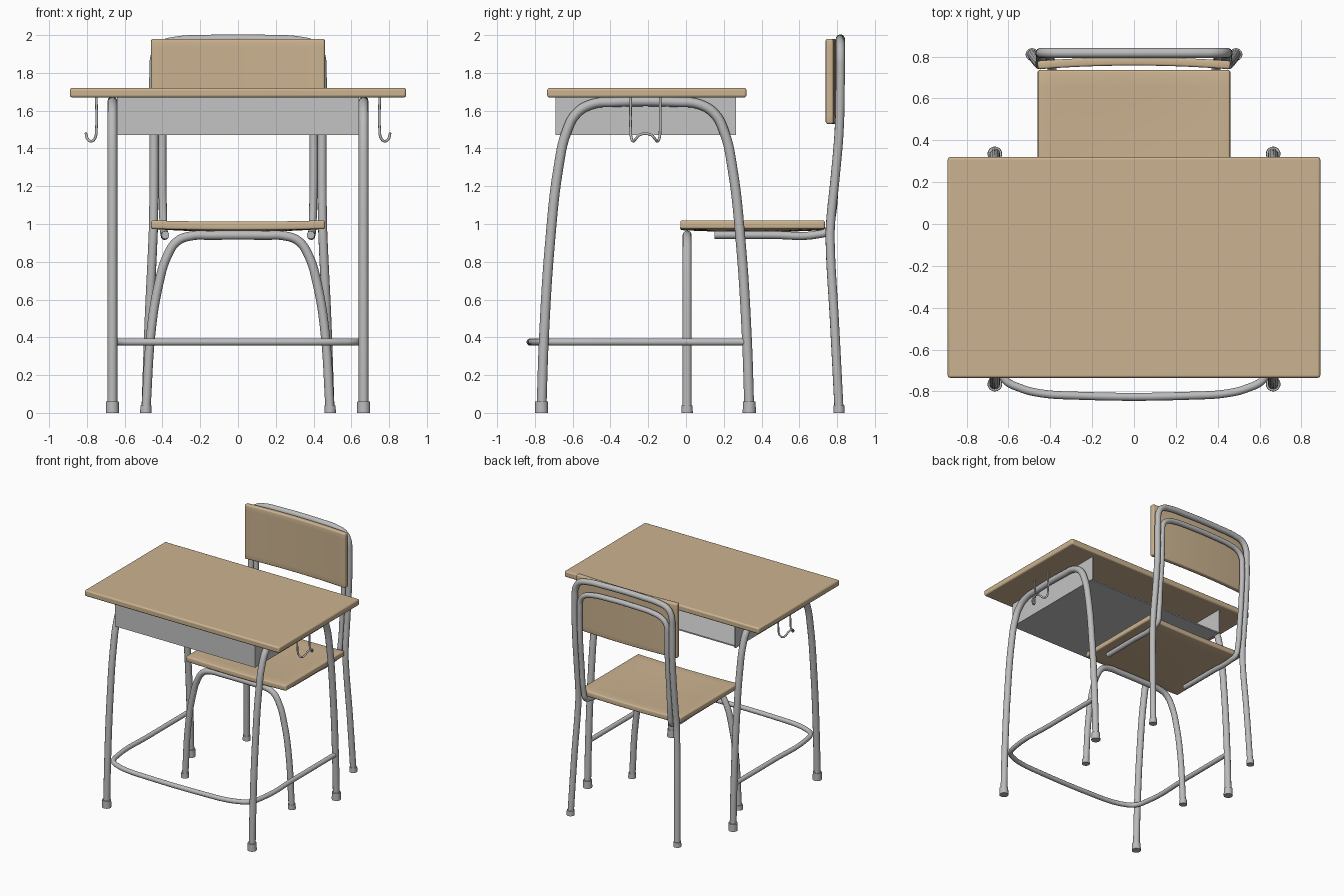
import bpy, bmesh, math
from mathutils import Matrix

if "Cube" in bpy.data.objects:
    bpy.data.objects.remove(bpy.data.objects["Cube"])


def material(name, rgb):
    m = bpy.data.materials.new(name)
    m.diffuse_color = (*rgb, 1)
    m.use_nodes = True
    m.node_tree.nodes["Principled BSDF"].inputs["Base Color"].default_value = m.diffuse_color
    return m


WOOD = material("light wood", (0.60, 0.45, 0.28))
METAL = material("grey metal", (0.50, 0.50, 0.50))
SHEET = material("pale grey sheet", (0.55, 0.55, 0.55))


def activate(ob):
    bpy.ops.object.select_all(action='DESELECT')
    ob.select_set(True)
    bpy.context.view_layer.objects.active = ob


def finish(ob, mat, angle=35):
    ob.data.materials.clear()
    ob.data.materials.append(mat)
    activate(ob)
    bpy.ops.object.shade_smooth_by_angle(angle=math.radians(angle))
    return ob


def tube(name, pts, radius, mat=METAL):
    """Round tube through the given points."""
    cu = bpy.data.curves.new(name, 'CURVE')
    cu.dimensions = '3D'
    cu.bevel_depth = radius
    cu.bevel_resolution = 4
    cu.resolution_u = 6
    cu.use_fill_caps = True
    sp = cu.splines.new('BEZIER')
    sp.bezier_points.add(len(pts) - 1)
    for bp, p in zip(sp.bezier_points, pts):
        bp.co = p
        bp.handle_left_type = bp.handle_right_type = 'AUTO'
    ob = bpy.data.objects.new(name, cu)
    bpy.context.collection.objects.link(ob)
    activate(ob)
    bpy.ops.object.convert(target='MESH')
    return finish(bpy.context.object, mat)


def from_bmesh(name, bm):
    me = bpy.data.meshes.new(name)
    bmesh.ops.recalc_face_normals(bm, faces=bm.faces)
    bm.to_mesh(me)
    bm.free()
    ob = bpy.data.objects.new(name, me)
    bpy.context.collection.objects.link(ob)
    return ob


def box(name, lo, hi, mat, bevel=0.0):
    bm = bmesh.new()
    bmesh.ops.create_cube(bm, size=1)
    for v in bm.verts:
        v.co = [(a + b) / 2 + c * (b - a) for a, b, c in zip(lo, hi, v.co)]
    ob = from_bmesh(name, bm)
    if bevel:
        b = ob.modifiers.new("bevel", 'BEVEL')
        b.width, b.segments = bevel, 3
    return finish(ob, mat)


def foot(name, x, y, radius, height):
    bm = bmesh.new()
    bmesh.ops.create_cone(bm, cap_ends=True, segments=20, radius1=radius, radius2=radius * 0.96,
                          depth=height, matrix=Matrix.Translation((x, y, height / 2)))
    return finish(from_bmesh(name, bm), METAL)


def panel(name, place, thickness):
    """Curved plywood panel: place(u, v) with u, v in -1..1 gives the middle surface."""
    bm = bmesh.new()
    bmesh.ops.create_grid(bm, x_segments=14, y_segments=10, size=1)
    for v in bm.verts:
        v.co = place(v.co.x, v.co.y)
    ob = from_bmesh(name, bm)
    s = ob.modifiers.new("thickness", 'SOLIDIFY')
    s.thickness, s.offset = thickness, 0
    b = ob.modifiers.new("bevel", 'BEVEL')
    b.width, b.segments, b.angle_limit = 0.01, 3, math.radians(40)
    return finish(ob, WOOD)


def mirror_x(half):
    """Complete an arch whose half path ends near x = 0."""
    return half + [(-x, y, z) for x, y, z in reversed(half)]


# --- Desk ---
box("desk_top", (-0.89, -0.735, 1.67), (0.89, 0.32, 1.72), WOOD, 0.012)

# Book tray, open towards the chair
T = 0.01
box("tray_floor", (-0.635, -0.69, 1.47), (0.635, 0.25, 1.47 + T), SHEET)
box("tray_front", (-0.64, -0.69, 1.47), (0.64, -0.69 + T, 1.67), SHEET)

MID = -0.215  # centre of the desk leg arches
ARCH = [(0.55, 0.02), (0.537, 0.4), (0.505, 0.9), (0.46, 1.3), (0.42, 1.48),
        (0.365, 1.585), (0.28, 1.635), (0.17, 1.645)]
HOOK = [(0.75, 0.078, 1.67), (0.75, 0.078, 1.50), (0.757, 0.074, 1.455),
        (0.777, 0.064, 1.438), (0.797, 0.05, 1.452), (0.803, 0.03, 1.472)]
for s, side in ((-1, "left"), (1, "right")):
    box("tray_side_" + side, (s * 0.635 - T / 2, -0.69, 1.47), (s * 0.635 + T / 2, 0.265, 1.67), SHEET)
    # Leg arch and its feet
    half = [(s * 0.665, MID - w, z) for w, z in ARCH]
    tube("desk_legs_" + side, half + [(x, 2 * MID - y, z) for x, y, z in reversed(half)], 0.026)
    for e, end in ((-1, "front"), (1, "back")):
        foot(f"desk_foot_{end}_{side}", s * 0.665, MID + e * 0.55, 0.035, 0.06)
    # Bag hook
    hook = [(s * x, MID - w, z) for x, w, z in HOOK]
    tube("bag_hook_" + side, hook + [(x, 2 * MID - y, z) for x, y, z in reversed(hook)], 0.007)

# Foot rail
tube("foot_rail", mirror_x([(0.665, 0.31, 0.375), (0.665, -0.2, 0.375), (0.66, -0.62, 0.375),
                            (0.62, -0.74, 0.375), (0.54, -0.785, 0.375), (0.45, -0.808, 0.375),
                            (0.28, -0.82, 0.375)]), 0.019)

# --- Chair ---
panel("seat", lambda u, v: (0.46 * u, 0.3525 + 0.3825 * v,
                            0.997 - 0.017 * (1 - u * u) * (1 - 0.6 * v * v)), 0.045)
panel("backrest", lambda u, v: (0.46 * u, 0.759 + 0.018 * (1 - u * u), 1.755 + 0.225 * v), 0.04)

# Front leg arch
tube("chair_front_legs", mirror_x([(0.487, 0.006, 0.02), (0.458, 0.006, 0.45), (0.42, 0.006, 0.68),
                                   (0.375, 0.006, 0.83), (0.32, 0.006, 0.91), (0.24, 0.006, 0.938),
                                   (0.15, 0.006, 0.94)]), 0.024)

# Back legs running up into the outer arch
tube("chair_back_frame", mirror_x([(0.487, 0.81, 0.02), (0.47, 0.785, 0.5), (0.452, 0.764, 0.88),
                                   (0.448, 0.764, 0.98), (0.445, 0.79, 1.25), (0.445, 0.811, 1.5),
                                   (0.445, 0.817, 1.8), (0.435, 0.817, 1.9), (0.40, 0.817, 1.947),
                                   (0.33, 0.817, 1.968), (0.18, 0.817, 1.977)]), 0.024)

# Seat rails running up into the inner arch
tube("seat_rail_frame", mirror_x([(0.385, 0.15, 0.942), (0.387, 0.45, 0.942), (0.39, 0.70, 0.945),
                                  (0.393, 0.752, 0.965), (0.396, 0.77, 1.03), (0.40, 0.79, 1.25),
                                  (0.40, 0.811, 1.5), (0.40, 0.817, 1.72), (0.39, 0.817, 1.81),
                                  (0.35, 0.817, 1.85), (0.27, 0.817, 1.872), (0.15, 0.817, 1.88)]), 0.021)

for s, side in ((-1, "left"), (1, "right")):
    foot("chair_foot_front_" + side, s * 0.488, 0.006, 0.03, 0.04)
    foot("chair_foot_back_" + side, s * 0.488, 0.81, 0.03, 0.04)
